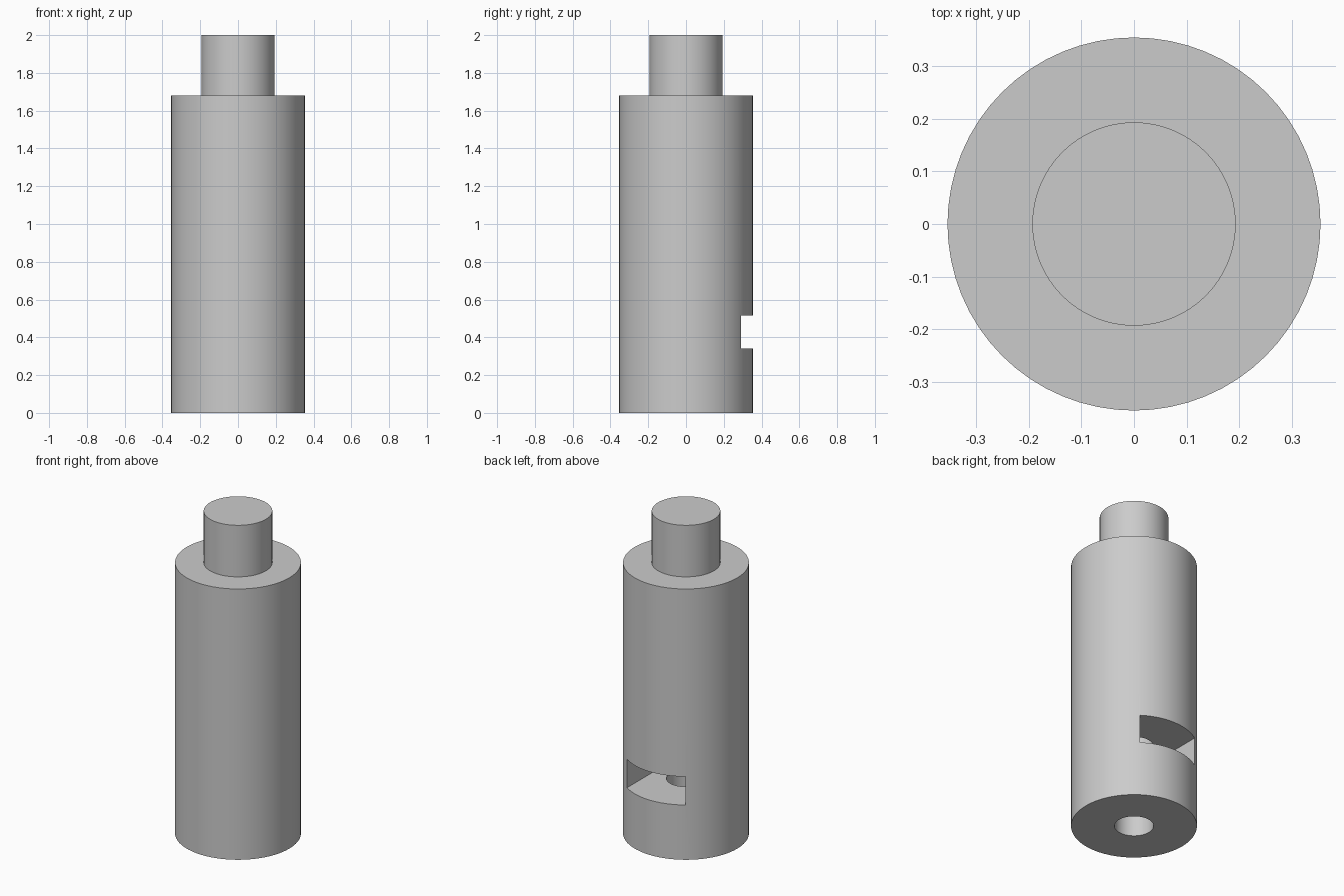
import bpy
import bmesh
from math import tau
from mathutils import Matrix, Vector

if "Cube" in bpy.data.objects:
    bpy.data.objects.remove(bpy.data.objects["Cube"], do_unlink=True)

BODY_R, PEG_R, BORE_R = 0.354, 0.193, 0.11
SHOULDER_Z, TOP_Z, BORE_TOP = 1.68, 2.0, 1.0
SLOT_LOW, SLOT_HIGH, SLOT_HALF = 0.34, 0.516, 0.2
SEGMENTS = 64

steel = bpy.data.materials.new("light_grey_steel")
steel.use_nodes = True
steel.diffuse_color = (0.6, 0.6, 0.6, 1)
steel.node_tree.nodes["Principled BSDF"].inputs["Base Color"].default_value = steel.diffuse_color


def make_object(name, bm):
    bmesh.ops.recalc_face_normals(bm, faces=bm.faces)
    mesh = bpy.data.meshes.new(name)
    bm.to_mesh(mesh)
    bm.free()
    mesh.materials.append(steel)
    obj = bpy.data.objects.new(name, mesh)
    bpy.context.collection.objects.link(obj)
    return obj


def lathe(name, profile):
    """Revolve a radius/height profile around the z axis."""
    bm = bmesh.new()
    verts = [bm.verts.new((r, 0, z)) for r, z in profile]
    edges = [bm.edges.new(pair) for pair in zip(verts, verts[1:])]
    bmesh.ops.spin(bm, geom=verts + edges, cent=(0, 0, 0), axis=(0, 0, 1),
                   angle=tau, steps=SEGMENTS, use_duplicate=False)
    bmesh.ops.remove_doubles(bm, verts=bm.verts, dist=1e-4)
    return make_object(name, bm)


def box(name, low, high):
    low, high = Vector(low), Vector(high)
    bm = bmesh.new()
    bmesh.ops.create_cube(bm, size=1, matrix=Matrix.Translation((low + high) / 2)
                          @ Matrix.Diagonal((*(high - low), 1)))
    return make_object(name, bm)


# Stepped shaft with a blind bore from below
shaft = lathe("stepped_shaft", [
    (0, BORE_TOP), (BORE_R, BORE_TOP), (BORE_R, 0), (BODY_R, 0),
    (BODY_R, SHOULDER_Z), (PEG_R, SHOULDER_Z), (PEG_R, TOP_Z), (0, TOP_Z)])

# Square slot entering from the back and crossing the bore
cutter = box("slot_cutter", (-SLOT_HALF, -SLOT_HALF, SLOT_LOW),
             (SLOT_HALF, BODY_R + 0.1, SLOT_HIGH))
cutter.hide_render = True

bpy.ops.object.select_all(action="DESELECT")
bpy.context.view_layer.objects.active = shaft
shaft.select_set(True)
cut = shaft.modifiers.new("slot", "BOOLEAN")
cut.operation = "DIFFERENCE"
cut.solver = "EXACT"
cut.object = cutter
bpy.ops.object.modifier_apply(modifier=cut.name)
bpy.data.objects.remove(cutter, do_unlink=True)

# Smooth round walls, crisp rims
bpy.ops.object.shade_smooth_by_angle()
